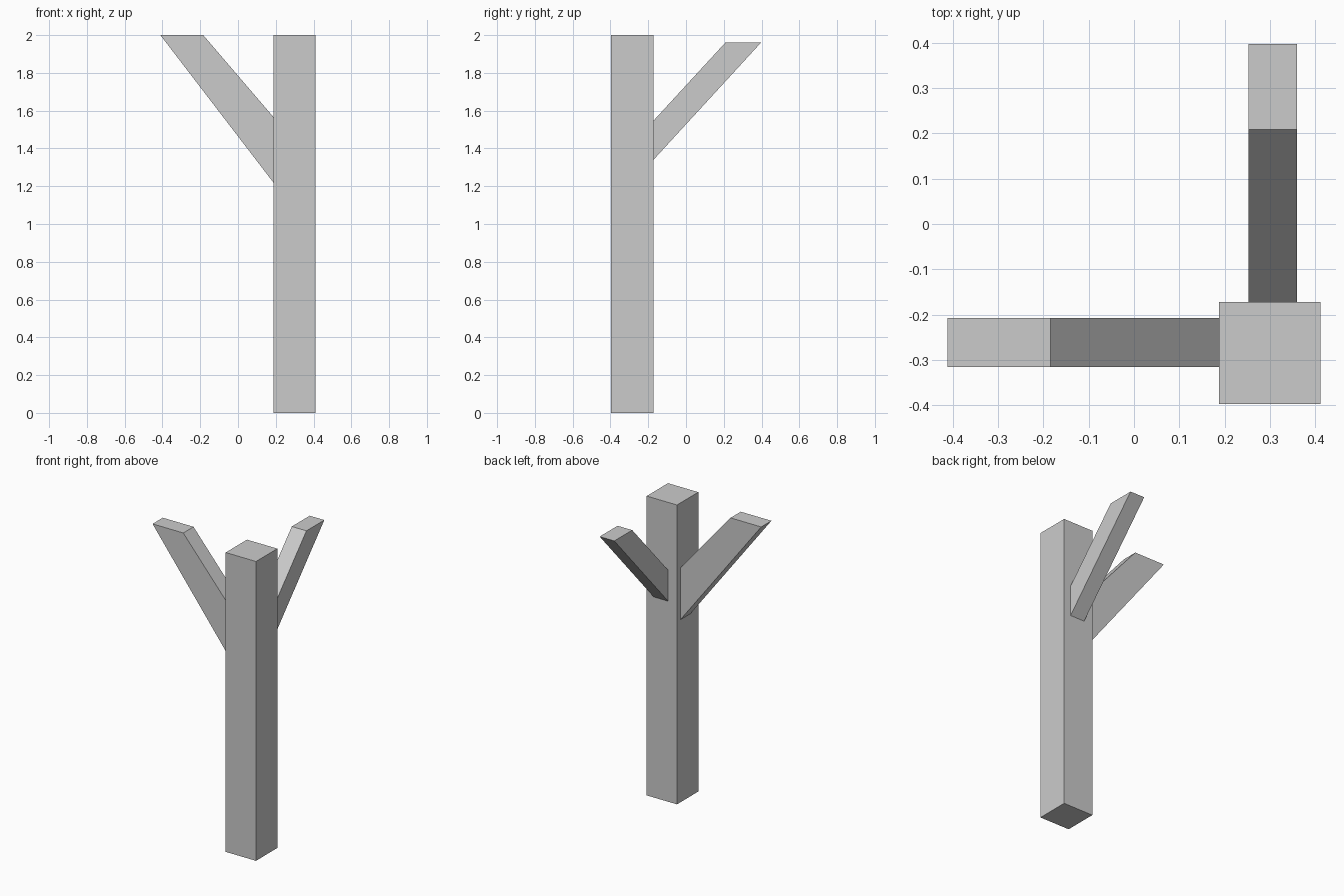
import bpy
import bmesh
from mathutils import Vector

if "Cube" in bpy.data.objects:
    bpy.data.objects.remove(bpy.data.objects["Cube"])


def prism(name, profile, extrude):
    """Closed solid: a planar profile swept along a vector."""
    bm = bmesh.new()
    face = bm.faces.new([bm.verts.new(p) for p in profile])
    res = bmesh.ops.extrude_face_region(bm, geom=[face], use_keep_orig=True)
    verts = [g for g in res["geom"] if isinstance(g, bmesh.types.BMVert)]
    bmesh.ops.translate(bm, verts=verts, vec=Vector(extrude))
    bmesh.ops.recalc_face_normals(bm, faces=bm.faces)
    mesh = bpy.data.meshes.new(name)
    bm.to_mesh(mesh)
    bm.free()
    obj = bpy.data.objects.new(name, mesh)
    bpy.context.collection.objects.link(obj)
    return obj


# Square upright post
X0, X1, Y0, Y1 = 0.187, 0.411, -0.397, -0.172
prism("post", [(X0, Y0, 0), (X1, Y0, 0), (X1, Y1, 0), (X0, Y1, 0)], (0, 0, 2))

# Brace leaning out to the left, cut flat at the top and against the post
left = [(X0, 1.22), (X0, 1.567), (-0.184, 2.0), (-0.411, 2.0)]
prism("left_brace", [(x, -0.315, z) for x, z in left], (0, 0.108, 0))

# Brace leaning out to the back
back = [(Y1, 1.34), (Y1, 1.547), (0.208, 1.96), (0.397, 1.96)]
prism("back_brace", [(0.252, y, z) for y, z in back], (0.108, 0, 0))
